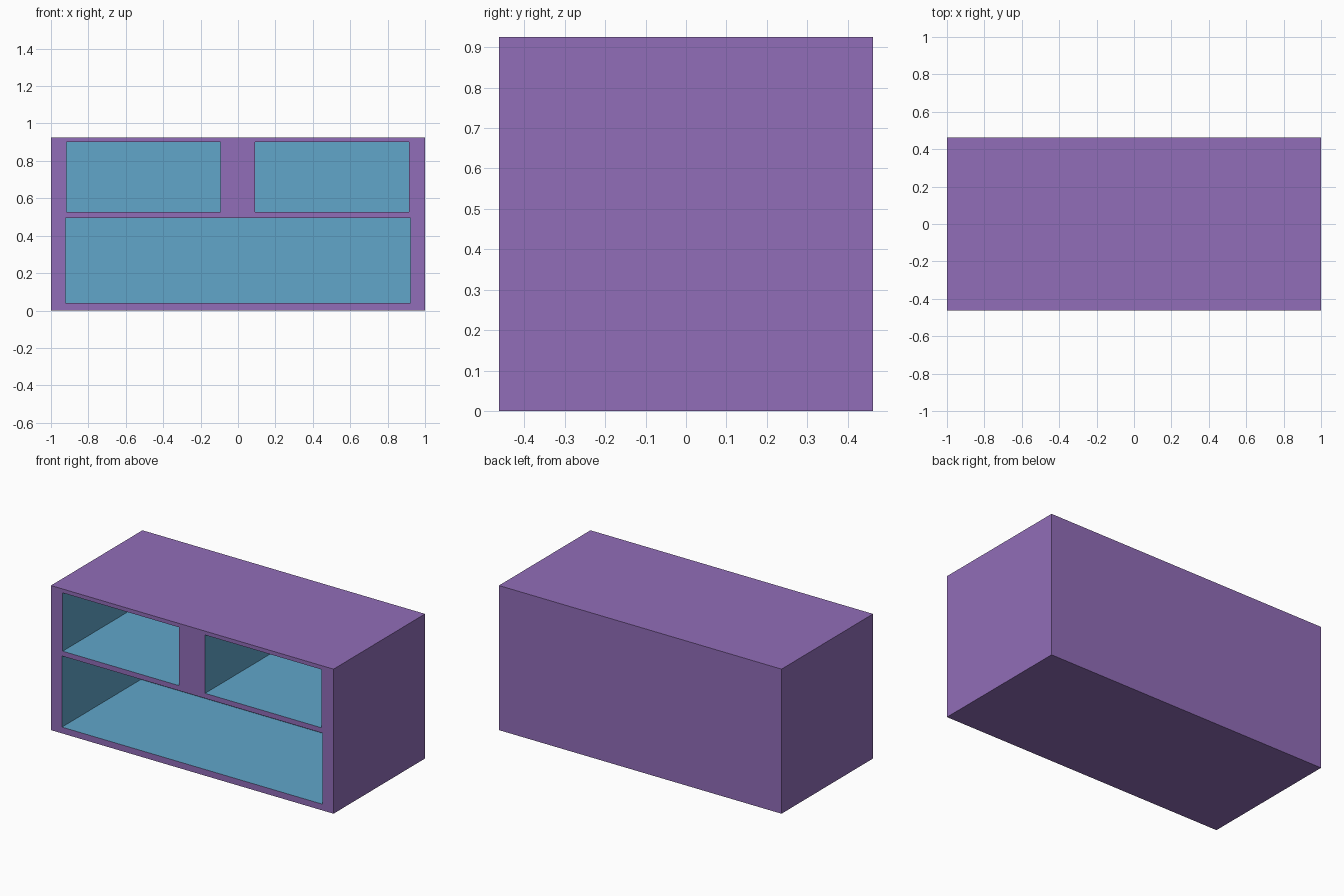
import bpy, bmesh
from mathutils import Vector

if "Cube" in bpy.data.objects:
    bpy.data.objects.remove(bpy.data.objects["Cube"])

W, D, H = 1.0, 0.4625, 0.925   # half width, half depth, height


def material(name, rgb):
    m = bpy.data.materials.new(name)
    m.diffuse_color = (*rgb, 1)
    m.use_nodes = True
    m.node_tree.nodes["Principled BSDF"].inputs["Base Color"].default_value = m.diffuse_color
    return m


def boxes(name, spans):
    """One object made of boxes given as (x0, x1, y0, y1, z0, z1)."""
    bm = bmesh.new()
    for x0, x1, y0, y1, z0, z1 in spans:
        vs = bmesh.ops.create_cube(bm, size=1)['verts']
        for v in vs:
            v.co = Vector((x1 if v.co.x > 0 else x0,
                           y1 if v.co.y > 0 else y0,
                           z1 if v.co.z > 0 else z0))
    mesh = bpy.data.meshes.new(name)
    bm.to_mesh(mesh)
    bm.free()
    ob = bpy.data.objects.new(name, mesh)
    bpy.context.collection.objects.link(ob)
    return ob


purple = material("purple", (0.283, 0.153, 0.479))
blue = material("blue", (0.119, 0.381, 0.591))

# Cabinet body
cabinet = boxes("cabinet", [(-W, W, -D, D, 0, H)])

# Three open compartments: two above, a wide one below
back = -D + 0.797
cutter = boxes("compartment_cutter", [
    (-0.917, -0.094, -D - 0.1, back, 0.527, 0.90),
    (0.091, 0.915, -D - 0.1, back, 0.527, 0.90),
    (-0.922, 0.922, -D - 0.1, back, 0.04, 0.495),
])
cutter.hide_render = True
mod = cabinet.modifiers.new("compartments", 'BOOLEAN')
mod.operation = 'DIFFERENCE'
mod.solver = 'EXACT'
mod.object = cutter
deps = bpy.context.evaluated_depsgraph_get()
cut = bpy.data.meshes.new_from_object(cabinet.evaluated_get(deps))
cabinet.modifiers.clear()
cabinet.data = cut
bpy.data.objects.remove(cutter)

# Outside faces purple, compartment linings blue
cut.materials.clear()
cut.materials.append(purple)
cut.materials.append(blue)
for p in cut.polygons:
    c = p.center
    inside = abs(c.x) < W - 1e-3 and abs(c.y) < D - 1e-3 and 1e-3 < c.z < H - 1e-3
    p.material_index = 1 if inside else 0
    p.use_smooth = False
